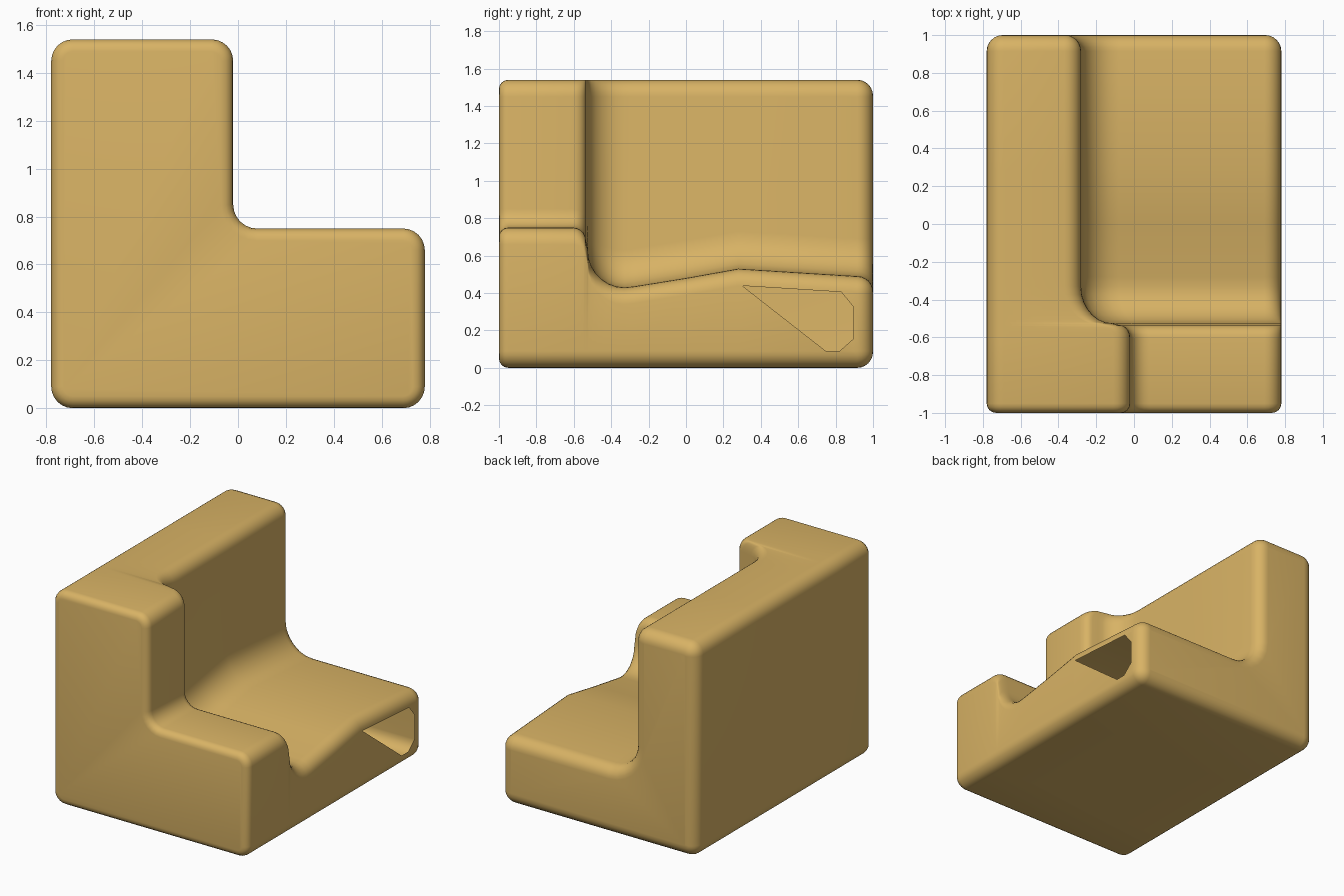
import bpy, bmesh, math
from mathutils import Vector

if "Cube" in bpy.data.objects:
    bpy.data.objects.remove(bpy.data.objects["Cube"])

W, H = 0.78, 1.54      # half width, full height
R = 0.09               # convex edge radius
N = 6                  # segments per rounded corner


def section(y, xb, zs, rc, inset):
    """Rounded L-shaped cross-section at y, shrunk by inset."""
    i = inset
    corners = [(-W + i, i), (W - i, i), (W - i, zs - i),
               (xb - i, zs - i), (xb - i, H - i), (-W + i, H - i)]
    pts = []
    for k, c in enumerate(corners):
        c = Vector(c)
        a = (Vector(corners[k - 1]) - c).normalized()
        b = (Vector(corners[(k + 1) % 6]) - c).normalized()
        r = rc + i if k == 3 else max(R - i, 0.008)
        for s in range(N + 1):
            t = math.pi / 2 * s / N
            p = c + a * r * (1 - math.sin(t)) + b * r * (1 - math.cos(t))
            pts.append((p.x, y, p.y))
    return pts


# stations along the sofa: y, back face x, seat height, inner fillet, inset
stations = []
for s in range(5):                                   # front end rounding
    a = math.pi / 2 * s / 4
    stations.append((-1 + 0.05 * (1 - math.sin(a)) * 1.0, -0.02, 0.75, 0.1,
                     0.05 * (1 - math.cos(a))))
stations = sorted(stations)


def drop(y, d):
    f = d / 0.32
    stations.append((y, -0.02 - 0.26 * f, 0.75 - d, 0.1 + 0.1 * f, 0))


for s in range(6):                                   # arm edge, convex
    a = math.pi / 2 * s / 5
    drop(-0.605 + 0.07 * math.sin(a), 0.07 * (1 - math.cos(a)))
for s in range(8):                                   # arm foot, concave
    a = math.pi / 2 * s / 7
    drop(-0.33 - 0.195 * math.cos(a), 0.12 + 0.20 * math.sin(a))
for y, z in ((-0.28, 0.435), (0, 0.48), (0.28, 0.53)):   # wavy seat
    stations.append((y, -0.28, z, 0.2, 0))
for s in range(7):                                   # rear end rounding
    a = math.pi / 2 * s / 6
    stations.append((0.915 + 0.085 * math.sin(a), -0.28, 0.49, 0.2,
                     0.085 * (1 - math.cos(a))))

# loft the shell
bm = bmesh.new()
rings = [[bm.verts.new(p) for p in section(*st)] for st in stations]
n = len(rings[0])
for r0, r1 in zip(rings, rings[1:]):
    for k in range(n):
        bm.faces.new((r0[k], r0[(k + 1) % n], r1[(k + 1) % n], r1[k]))
bm.faces.new(rings[0])
bm.faces.new(rings[-1])
bmesh.ops.recalc_face_normals(bm, faces=bm.faces[:])

# opening in the seat end: cut by lines in the side plane, remove the inside
cuts = [((0.28, 0.455), (0.76, 0.08)), ((0.81, 0.08), (0.90, 0.16)),
        ((0.90, 0.32), (0.81, 0.43)), ((0.895, 0.1), (0.895, 0.3))]
planes = []
for (y0, z0), (y1, z1) in cuts:
    planes.append((Vector((W, y0, z0)), Vector((0, z0 - z1, y1 - y0))))


def side_faces():
    return [f for f in bm.faces if f.normal.x > 0.995
            and f.calc_center_median().x > W - 0.002
            and f.calc_center_median().y > 0.28]


for co, no in planes:
    fs = side_faces()
    geom = fs + list({e for f in fs for e in f.edges}) + list({v for f in fs for v in f.verts})
    bmesh.ops.bisect_plane(bm, geom=geom, plane_co=co, plane_no=no)
hole = [f for f in side_faces()
        if all((f.calc_center_median() - co).dot(no) > 0 for co, no in planes)]
bmesh.ops.delete(bm, geom=hole, context='FACES')

me = bpy.data.meshes.new("sofa_body")
bm.to_mesh(me)
bm.free()
ob = bpy.data.objects.new("sofa_body", me)
bpy.context.collection.objects.link(ob)

# single ochre colour
mat = bpy.data.materials.new("ochre")
mat.diffuse_color = (0.69, 0.45, 0.13, 1)
mat.use_nodes = True
mat.node_tree.nodes["Principled BSDF"].inputs["Base Color"].default_value = mat.diffuse_color
me.materials.append(mat)

bpy.context.view_layer.objects.active = ob
ob.select_set(True)
bpy.ops.object.shade_smooth_by_angle(angle=math.radians(35))
